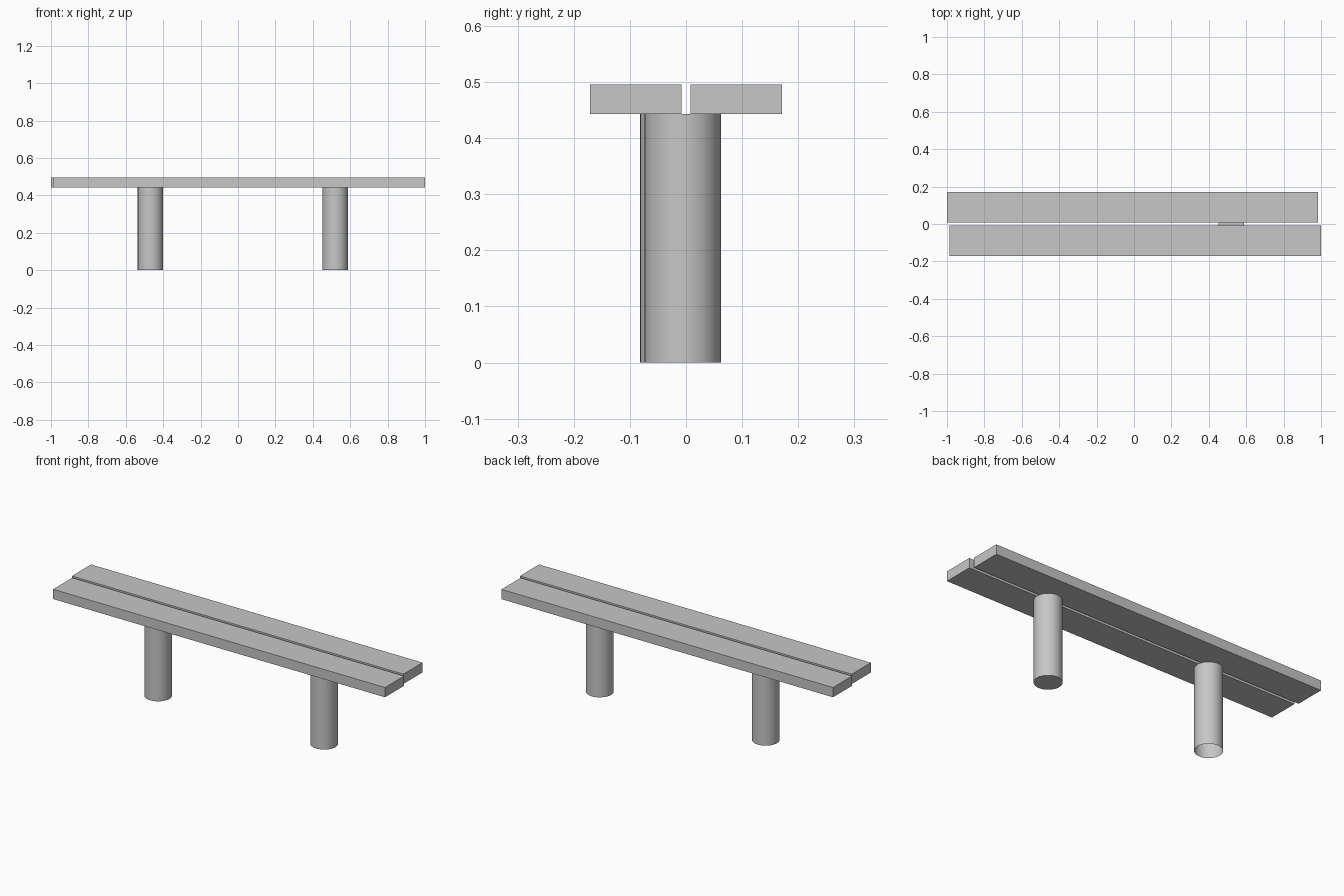
import bpy

cube = bpy.data.objects.get("Cube")
if cube:
    bpy.data.objects.remove(cube, do_unlink=True)

GREY = (0.57, 0.57, 0.57, 1.0)
mat = bpy.data.materials.new("plain_grey")
mat.use_nodes = True
mat.diffuse_color = GREY
mat.node_tree.nodes["Principled BSDF"].inputs["Base Color"].default_value = GREY

SEAT_BOTTOM, SEAT_TOP = 0.443, 0.496


def finish(name):
    obj = bpy.context.object
    obj.name = obj.data.name = name
    obj.data.materials.append(mat)
    return obj


def plank(name, x0, x1, y0, y1):
    bpy.ops.mesh.primitive_cube_add(
        size=1, location=((x0 + x1) / 2, (y0 + y1) / 2, (SEAT_BOTTOM + SEAT_TOP) / 2))
    bpy.context.object.scale = (x1 - x0, y1 - y0, SEAT_TOP - SEAT_BOTTOM)
    bpy.ops.object.transform_apply(location=False, rotation=False, scale=True)
    finish(name)


def leg(name, x, y, ends):
    bpy.ops.mesh.primitive_cylinder_add(
        vertices=32, radius=0.068, depth=SEAT_BOTTOM,
        location=(x, y, SEAT_BOTTOM / 2), end_fill_type=ends)
    finish(name)
    bpy.ops.object.shade_smooth_by_angle()


# Two seat planks, slightly offset lengthwise, with a narrow gap between
plank("front_plank", -0.987, 1.0, -0.171, -0.008)
plank("back_plank", -1.0, 0.985, 0.008, 0.171)

# Round legs: one is solid, the other is an open tube
leg("left_leg", 0.52, -0.006, 'NGON')
leg("right_leg", -0.468, -0.014, 'NOTHING')
